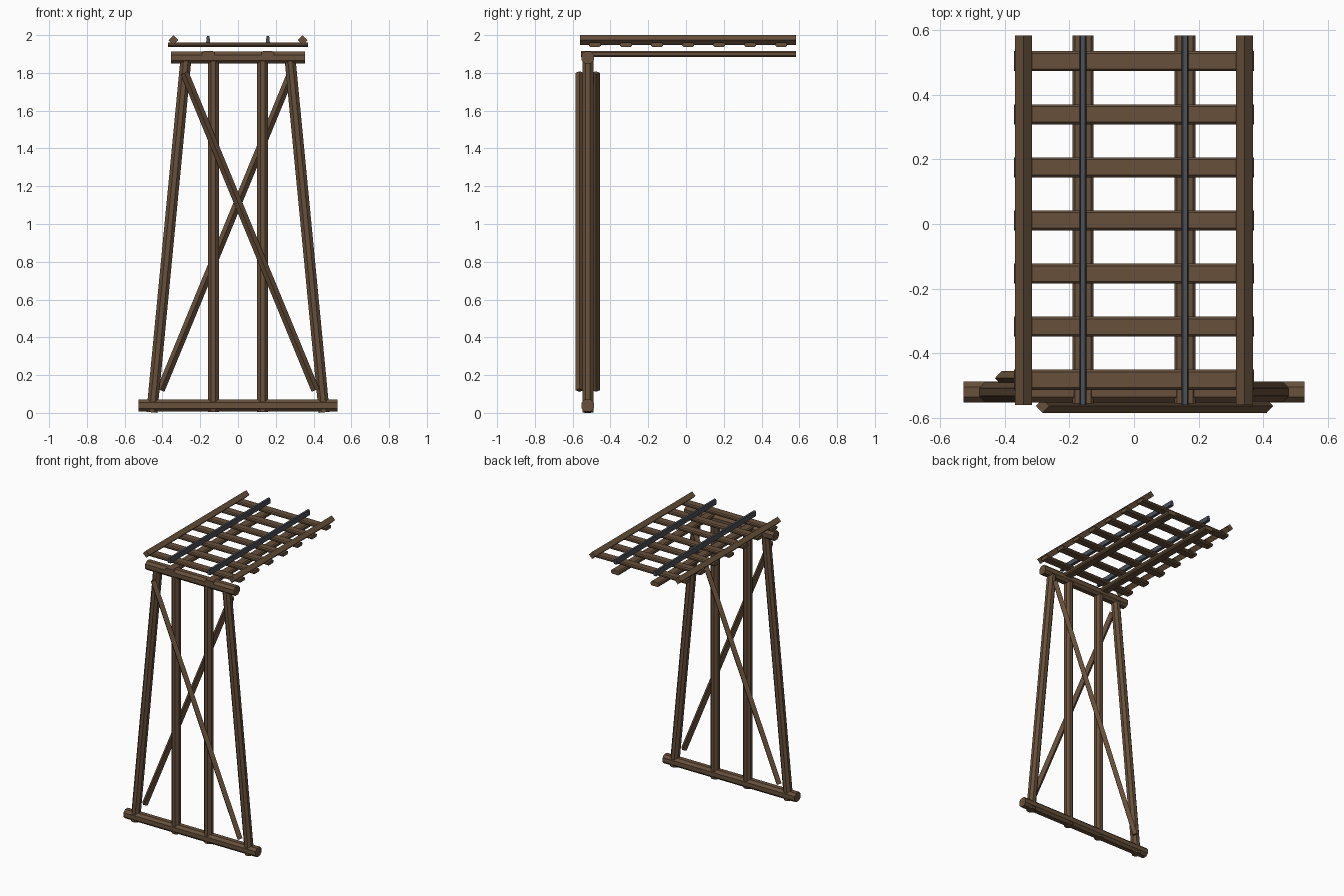
import bpy
from mathutils import Vector

if "Cube" in bpy.data.objects:
    bpy.data.objects.remove(bpy.data.objects["Cube"])


def material(name, rgb):
    m = bpy.data.materials.new(name)
    m.diffuse_color = (*rgb, 1)
    m.use_nodes = True
    m.node_tree.nodes["Principled BSDF"].inputs["Base Color"].default_value = m.diffuse_color
    return m


TIMBER = material("brown timber", (0.135, 0.080, 0.043))
STEEL = material("dark steel", (0.070, 0.080, 0.098))


def chamfered(w, h, c):
    """Rectangle section with cut corners."""
    a, b = w / 2, h / 2
    return [(a, -b + c), (a, b - c), (a - c, b), (-a + c, b),
            (-a, b - c), (-a, -b + c), (-a + c, -b), (a - c, -b)]


def diamond(r):
    return [(r, 0), (0, r), (-r, 0), (0, -r)]


def beam(name, p0, p1, section, mat=TIMBER):
    """Sweep a section from p0 to p1; its second axis leans to z, or to y for uprights."""
    p0, p1 = Vector(p0), Vector(p1)
    d = (p1 - p0).normalized()
    ref = Vector((0, 1, 0)) if abs(d.z) > 0.5 else Vector((0, 0, 1))
    u = ref.cross(d).normalized()
    v = d.cross(u)
    n = len(section)
    verts = [p + u * a + v * b for p in (p0, p1) for a, b in section]
    faces = [(i, (i + 1) % n, n + (i + 1) % n, n + i) for i in range(n)]
    faces += [tuple(reversed(range(n))), tuple(range(n, 2 * n))]
    me = bpy.data.meshes.new(name)
    me.from_pydata(verts, [], faces)
    me.materials.append(mat)
    ob = bpy.data.objects.new(name, me)
    bpy.context.collection.objects.link(ob)
    return ob


Y = -0.52  # plane of the trestle bent
heavy = chamfered(0.066, 0.064, 0.017)
round_post = chamfered(0.058, 0.058, 0.017)

# Sill on the ground and cap on top
beam("sill", (-0.528, Y, 0.039), (0.528, Y, 0.039), heavy)
beam("cap", (-0.355, Y, 1.881), (0.355, Y, 1.881), heavy)

for s, side in ((-1, "left"), (1, "right")):
    # Upright and battered posts
    beam(side + "_inner_post", (s * 0.13, Y, 0.004), (s * 0.13, Y, 1.87), round_post)
    beam(side + "_batter_post", (s * 0.456, Y, 0.003), (s * 0.276, Y, 1.87), round_post)
    # Cross braces, one on each face of the bent
    yb = Y + s * 0.043
    beam("front_brace" if s < 0 else "back_brace",
         (s * 0.283, yb, 1.80), (-s * 0.41, yb, 0.12), diamond(0.022))
    # Deck stringers, rails and guard timbers
    beam(side + "_stringer", (s * 0.158, -0.555, 1.900), (s * 0.158, 0.583, 1.900),
         chamfered(0.066, 0.03, 0.008))
    beam(side + "_rail", (s * 0.158, -0.56, 1.977), (s * 0.158, 0.583, 1.977),
         [(0.011, -0.018), (0.007, 0.018), (-0.007, 0.018), (-0.011, -0.018)], STEEL)
    beam(side + "_guard_timber", (s * 0.342, -0.56, 1.974), (s * 0.342, 0.583, 1.974),
         diamond(0.026))

# Cross ties
for i in range(7):
    y = -0.482 + i * 0.1643
    beam(f"tie_{i + 1}", (-0.371, y, 1.949), (0.371, y, 1.949),
         chamfered(0.062, 0.024, 0.007))
